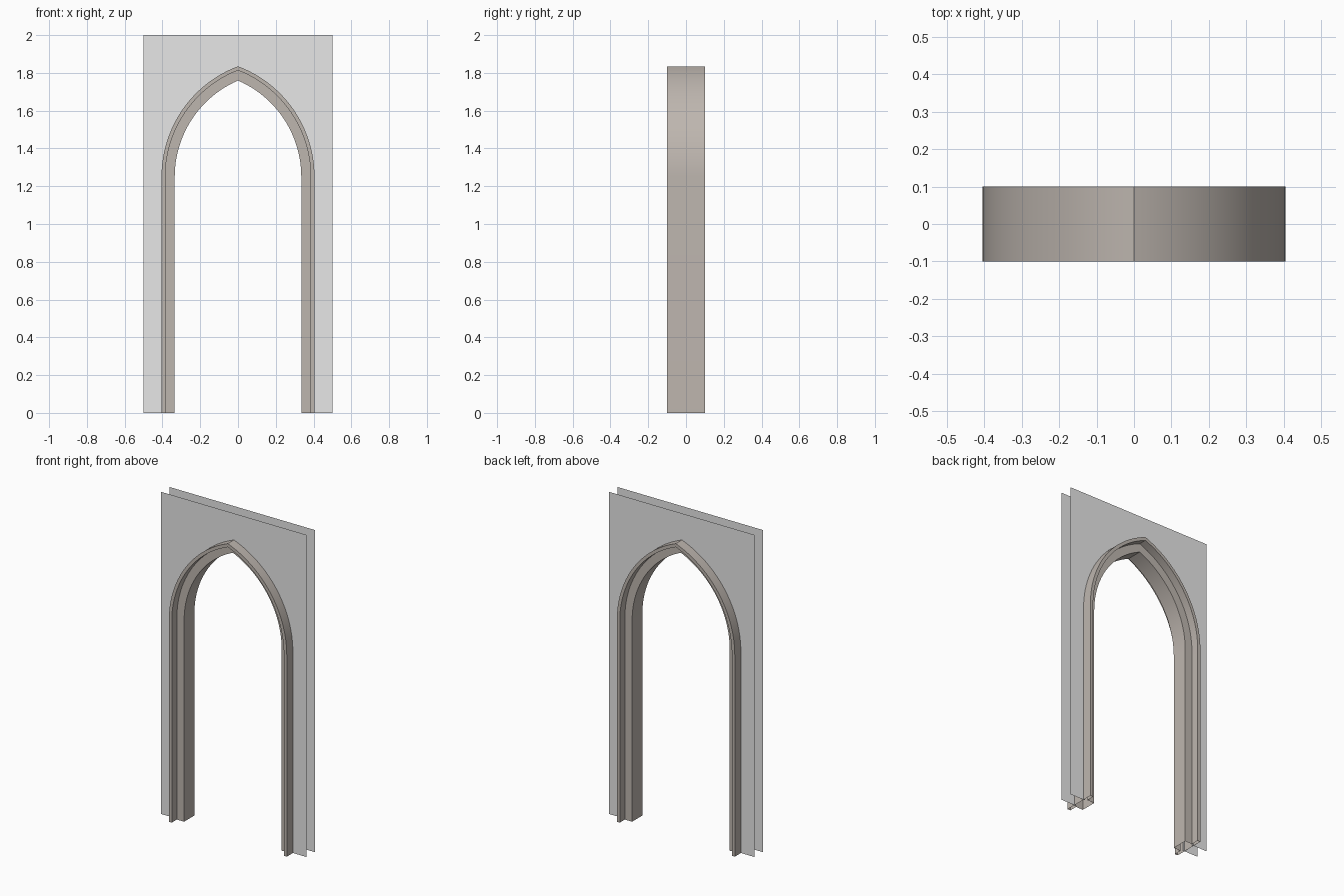
import bpy, bmesh, math

if "Cube" in bpy.data.objects:
    bpy.data.objects.remove(bpy.data.objects["Cube"])

SPRING = 1.25    # height where the straight jambs become the arch
CENTRE = 0.22    # arc centres sit this far past the middle
SEGS = 24        # segments per half arch


def material(name, rgb):
    m = bpy.data.materials.new(name)
    m.diffuse_color = (*rgb, 1)
    m.use_nodes = True
    m.node_tree.nodes["Principled BSDF"].inputs["Base Color"].default_value = m.diffuse_color
    return m


def arch(half):
    """Pointed arch outline (x, z) from left foot over the apex to right foot."""
    r = half + CENTRE
    top = math.acos(CENTRE / r)
    right = [(half, 0.0)]
    for i in range(SEGS + 1):
        a = top * i / SEGS
        right.append((r * math.cos(a) - CENTRE, SPRING + r * math.sin(a)))
    right[-1] = (0.0, right[-1][1])
    return [(-x, z) for x, z in right] + right[-2::-1]


def make_object(name, bm, mat):
    me = bpy.data.meshes.new(name)
    bm.to_mesh(me)
    bm.free()
    me.materials.append(mat)
    ob = bpy.data.objects.new(name, me)
    bpy.context.collection.objects.link(ob)
    return ob


stone = material("warm_stone", (0.515, 0.468, 0.429))
plaster = material("light_grey_wall", (0.8, 0.8, 0.8))

# Arch moulding: T-shaped profile (half width, y) swept along the arch, open at the feet
profile = [(0.405, -0.10), (0.405, 0.10), (0.385, 0.10), (0.385, 0.05),
           (0.335, 0.05), (0.335, -0.05), (0.385, -0.05), (0.385, -0.10)]
bm = bmesh.new()
rails = [[bm.verts.new((x, y, z)) for x, z in arch(half)] for half, y in profile]
for k, rail in enumerate(rails):
    nxt = rails[(k + 1) % len(rails)]
    for i in range(len(rail) - 1):
        bm.faces.new((rail[i], rail[i + 1], nxt[i + 1], nxt[i]))
bmesh.ops.recalc_face_normals(bm, faces=bm.faces)
moulding = make_object("arch_moulding", bm, stone)
bpy.context.view_layer.objects.active = moulding
moulding.select_set(True)
bpy.ops.object.shade_smooth_by_angle(angle=math.radians(30))

# Thin wall sheets, front and back, with the arched opening cut out
for name, y in (("front_wall", -0.04), ("back_wall", 0.04)):
    bm = bmesh.new()
    outline = [(-0.5, 0)] + arch(0.395) + [(0.5, 0), (0.5, 2), (-0.5, 2)]
    face = bm.faces.new([bm.verts.new((x, y, z)) for x, z in outline])
    face.normal_update()
    if face.normal.y * y < 0:
        face.normal_flip()
    make_object(name, bm, plaster)
